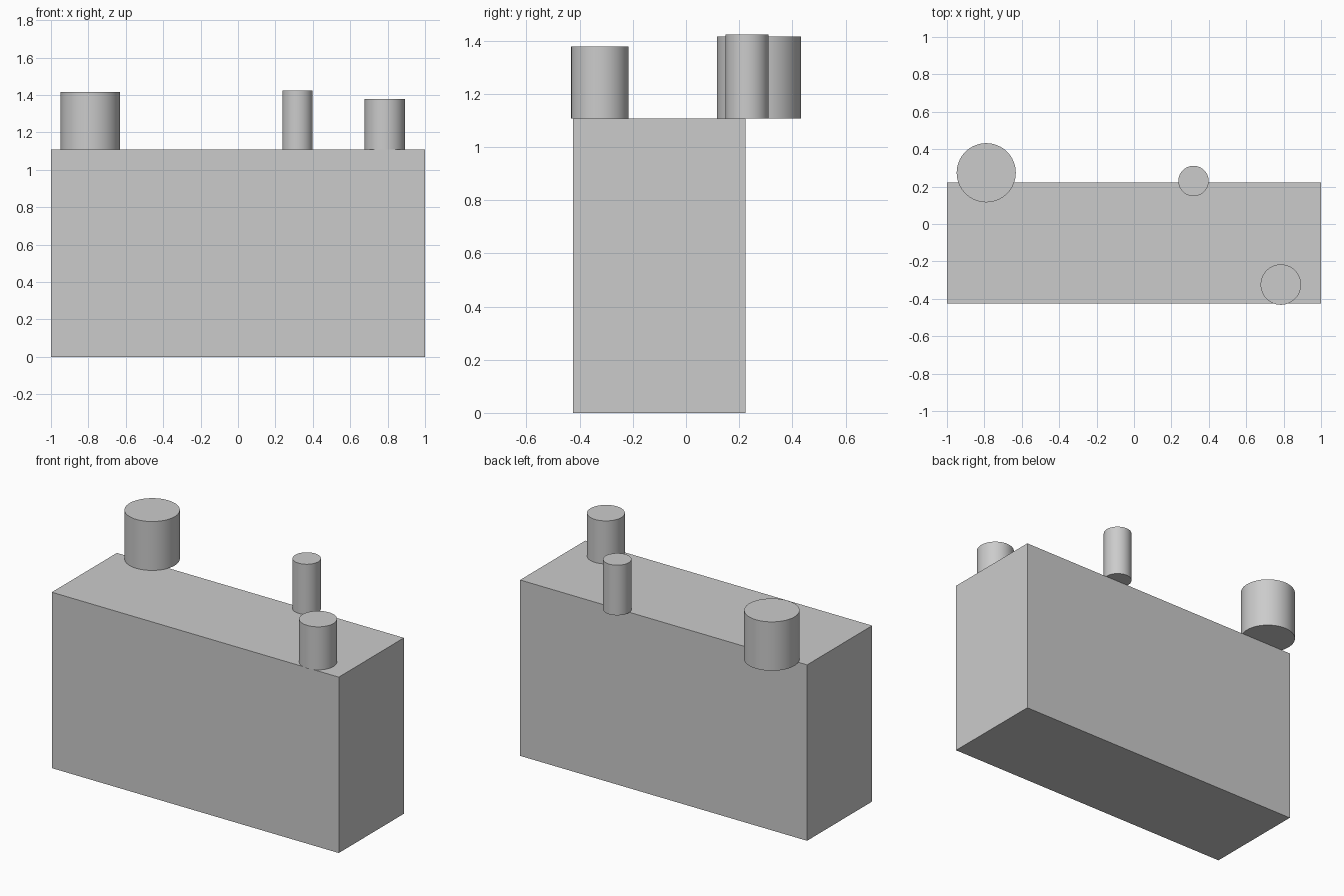
import bpy
import math

if "Cube" in bpy.data.objects:
    bpy.data.objects.remove(bpy.data.objects["Cube"])

BODY_TOP = 1.108


def peg(name, x, y, radius, top):
    """Upright smooth-sided cylinder resting on the top of the body."""
    height = top - BODY_TOP
    bpy.ops.mesh.primitive_cylinder_add(
        vertices=64, radius=radius, depth=height,
        location=(x, y, BODY_TOP + height / 2))
    bpy.context.object.name = name
    bpy.ops.object.shade_smooth_by_angle(angle=math.radians(30))


# Main block
bpy.ops.mesh.primitive_cube_add(size=1, location=(0, -0.101, BODY_TOP / 2))
body = bpy.context.object
body.name = "body"
body.scale = (2.0, 0.648, BODY_TOP)
bpy.ops.object.transform_apply(location=False, rotation=False, scale=True)

# Pegs overhanging the block's edges
peg("large_back_peg", -0.79, 0.274, 0.158, 1.416)
peg("small_back_peg", 0.318, 0.23, 0.081, 1.424)
peg("front_peg", 0.785, -0.324, 0.108, 1.379)
